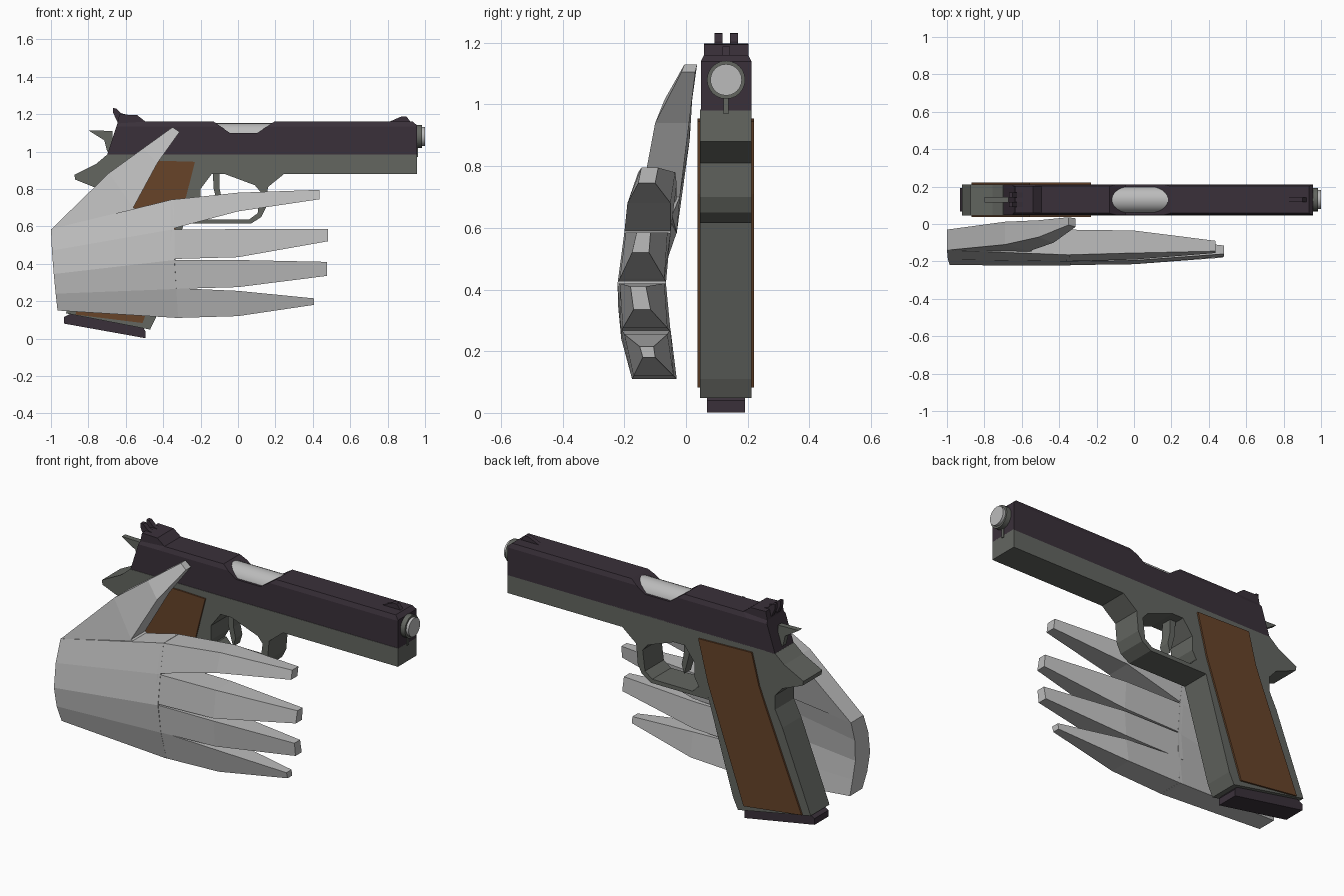
import bpy, bmesh, math
from mathutils import Vector

YC = 0.13  # centre plane of the pistol


def material(name, rgb):
    m = bpy.data.materials.new(name)
    m.diffuse_color = (*rgb, 1)
    return m


SLIDE = material("dark_metal", (0.042, 0.030, 0.042))
FRAME = material("grey_metal", (0.125, 0.132, 0.118))
WOOD = material("brown_wood", (0.135, 0.056, 0.022))
STEEL = material("bright_steel", (0.50, 0.50, 0.50))
HAND = material("light_grey", (0.50, 0.50, 0.50))


def finish(bm, name, mat):
    bmesh.ops.recalc_face_normals(bm, faces=bm.faces)
    me = bpy.data.meshes.new(name)
    bm.to_mesh(me)
    bm.free()
    me.materials.append(mat)
    ob = bpy.data.objects.new(name, me)
    bpy.context.collection.objects.link(ob)
    return ob


def prism(name, profile, y0, y1, mat, chamfer_z=None, chamfer=0.88):
    """Extrude an x/z outline along y; optionally narrow it above chamfer_z."""
    bm = bmesh.new()
    face = bm.faces.new([bm.verts.new((x, y0, z)) for x, z in profile])
    ext = bmesh.ops.extrude_face_region(bm, geom=[face])["geom"]
    vs = [v for v in ext if isinstance(v, bmesh.types.BMVert)]
    bmesh.ops.translate(bm, verts=vs, vec=(0, y1 - y0, 0))
    if chamfer_z:
        bmesh.ops.triangulate(bm, faces=[f for f in bm.faces if len(f.verts) > 4])
        bmesh.ops.bisect_plane(bm, geom=bm.verts[:] + bm.edges[:] + bm.faces[:],
                               plane_co=(0, 0, chamfer_z), plane_no=(0, 0, 1))
        for v in bm.verts:
            if v.co.z > chamfer_z + 0.005:
                v.co.y = YC + (v.co.y - YC) * chamfer
    return finish(bm, name, mat)


def loft(name, rings, mat):
    """Skin a list of equal-length point rings, capped at both ends."""
    bm = bmesh.new()
    vr = [[bm.verts.new(p) for p in r] for r in rings]
    n = len(rings[0])
    for a, b in zip(vr, vr[1:]):
        for i in range(n):
            bm.faces.new((a[i], a[(i + 1) % n], b[(i + 1) % n], b[i]))
    bm.faces.new(vr[0])
    bm.faces.new(vr[-1])
    return finish(bm, name, mat)


def tube(name, x0, x1, r, z, mat):
    def ring(x):
        return [(x, YC + r * math.cos(a * math.tau / 24), z + r * math.sin(a * math.tau / 24))
                for a in range(24)]
    ob = loft(name, [ring(x0), ring(x1)], mat)
    for p in ob.data.polygons:
        p.use_smooth = len(p.vertices) == 4
    return ob


# Slide with raised rear and open ejection notch
prism("slide", [(-.70, .98), (-.645, 1.15), (-.635, 1.198), (-.54, 1.195), (-.495, 1.16),
                (-.13, 1.16), (-.045, 1.10), (.105, 1.10), (.195, 1.16), (.935, 1.16),
                (.957, 1.14), (.957, .98)], .048, .212, SLIDE, 1.135)
# Sights
for i, y in enumerate((.092, .142)):
    prism(f"rear_sight_{i}", [(-.645, 1.16), (-.667, 1.205), (-.667, 1.232), (-.65, 1.23),
                              (-.625, 1.205), (-.57, 1.19)], y, y + .026, SLIDE)
prism("front_sight", [(.80, 1.155), (.875, 1.188), (.90, 1.188), (.925, 1.155)],
      .118, .142, SLIDE)
# Barrel, muzzle and hammer
tube("chamber", -.15, .24, .072, 1.08, STEEL)
tube("muzzle_bushing", .94, .985, .062, 1.08, FRAME)
tube("barrel", .90, 1.0, .051, 1.08, STEEL)
prism("hammer", [(-.80, 1.113), (-.67, 1.11), (-.67, 1.0), (-.70, 1.0), (-.715, 1.06)],
      .115, .145, FRAME)

# Frame, grip and trigger guard
prism("frame", [(-.70, .983), (-.757, .935), (-.875, .875), (-.87, .85), (-.745, .80),
                (-.70, .75), (-.70, .67), (-.745, .58), (-.92, .135), (-.47, .048),
                (-.44, .11), (-.285, .63), (-.235, .66), (-.20, .72), (-.20, .80),
                (-.14, .88), (.957, .88), (.957, .983)], .046, .212, FRAME)
prism("trigger_guard", [(.25, .883), (.16, .81), (.15, .70), (.125, .65), (.07, .615),
                        (-.29, .615), (-.27, .67), (-.22, .67), (-.19, .637), (.06, .637),
                        (.105, .67), (.12, .785), (.09, .82), (-.08, .883)],
      .046, .212, FRAME)
prism("trigger", [(-.135, .89), (-.10, .89), (-.098, .80), (-.085, .74), (-.10, .69),
                  (-.115, .74), (-.13, .80)], .10, .16, FRAME)
# Guide post below the muzzle
prism("guide_post", [(.94, .97), (.962, .97), (.962, 1.03), (.94, 1.03)], .122, .138, FRAME)
# Wooden grip panels on both sides
for side, y0 in (("left", .038), ("right", .208)):
    prism(f"grip_panel_{side}", [(-.23, .945), (-.29, .71), (-.51, .083), (-.87, .128),
                                 (-.64, .69), (-.605, .78), (-.56, .955)], y0, y0 + .013, WOOD)
# Magazine base
prism("magazine_base", [(-.93, .115), (-.93, .08), (-.495, .002), (-.495, .04), (-.52, .075),
                        (-.88, .14)], .068, .192, SLIDE)

# Palm: wrist ring to knuckle ring, back side (-y) then inner side
wrist = [(-1, -.14, .585), (-.995, -.19, .47), (-.985, -.22, .345), (-.975, -.21, .24),
         (-.965, -.18, .15), (-.965, -.07, .15), (-.975, -.08, .24), (-.985, -.09, .345),
         (-.995, -.07, .47), (-1, -.03, .585)]
knuckle = [(-.345, -.165, .745), (-.34, -.20, .585), (-.34, -.222, .42), (-.33, -.21, .265),
           (-.32, -.175, .11), (-.32, -.03, .11), (-.33, -.05, .265), (-.34, -.065, .42),
           (-.34, -.05, .585), (-.345, -.03, .745)]
loft("palm", [wrist, knuckle], HAND)

# Fingers: per section x, top z, bottom z, then y pairs for top and bottom edges
fingers = {
    "index": [(-.36, .742, .585, -.165, -.03, -.20, -.05),
              (0, .78, .68, -.155, -.035, -.19, -.05),
              (.437, .795, .745, -.145, -.09, -.155, -.10)],
    "middle": [(-.36, .582, .425, -.20, -.05, -.22, -.065),
               (0, .585, .435, -.195, -.06, -.215, -.07),
               (.48, .585, .52, -.16, -.115, -.175, -.12)],
    "ring": [(-.36, .42, .265, -.22, -.065, -.21, -.05),
             (0, .42, .275, -.215, -.07, -.205, -.06),
             (.475, .41, .335, -.18, -.13, -.17, -.115)],
    "little": [(-.34, .27, .11, -.21, -.05, -.175, -.03),
               (0, .255, .12, -.20, -.06, -.17, -.04),
               (.405, .215, .18, -.15, -.105, -.14, -.10)],
}
for name, secs in fingers.items():
    loft(name + "_finger", [[(x, a, t), (x, b, t), (x, d, l), (x, c, l)]
                            for x, t, l, a, b, c, d in secs], HAND)

# Thumb: outer edge (x, z, y pair) and inner edge (x, z, y pair) per section
thumb = [((-1.0, .583, -.14, -.03), (-.42, .64, -.17, -.045)),
         ((-.69, .885, -.11, .012), (-.56, .70, -.145, -.02)),
         ((-.51, 1.015, -.07, .02), (-.43, .94, -.10, .01)),
         ((-.35, 1.13, -.005, .036), (-.312, 1.105, -.015, .03))]
loft("thumb", [[(o[0], o[2], o[1]), (o[0], o[3], o[1]), (i[0], i[3], i[1]), (i[0], i[2], i[1])]
               for o, i in thumb], HAND)
